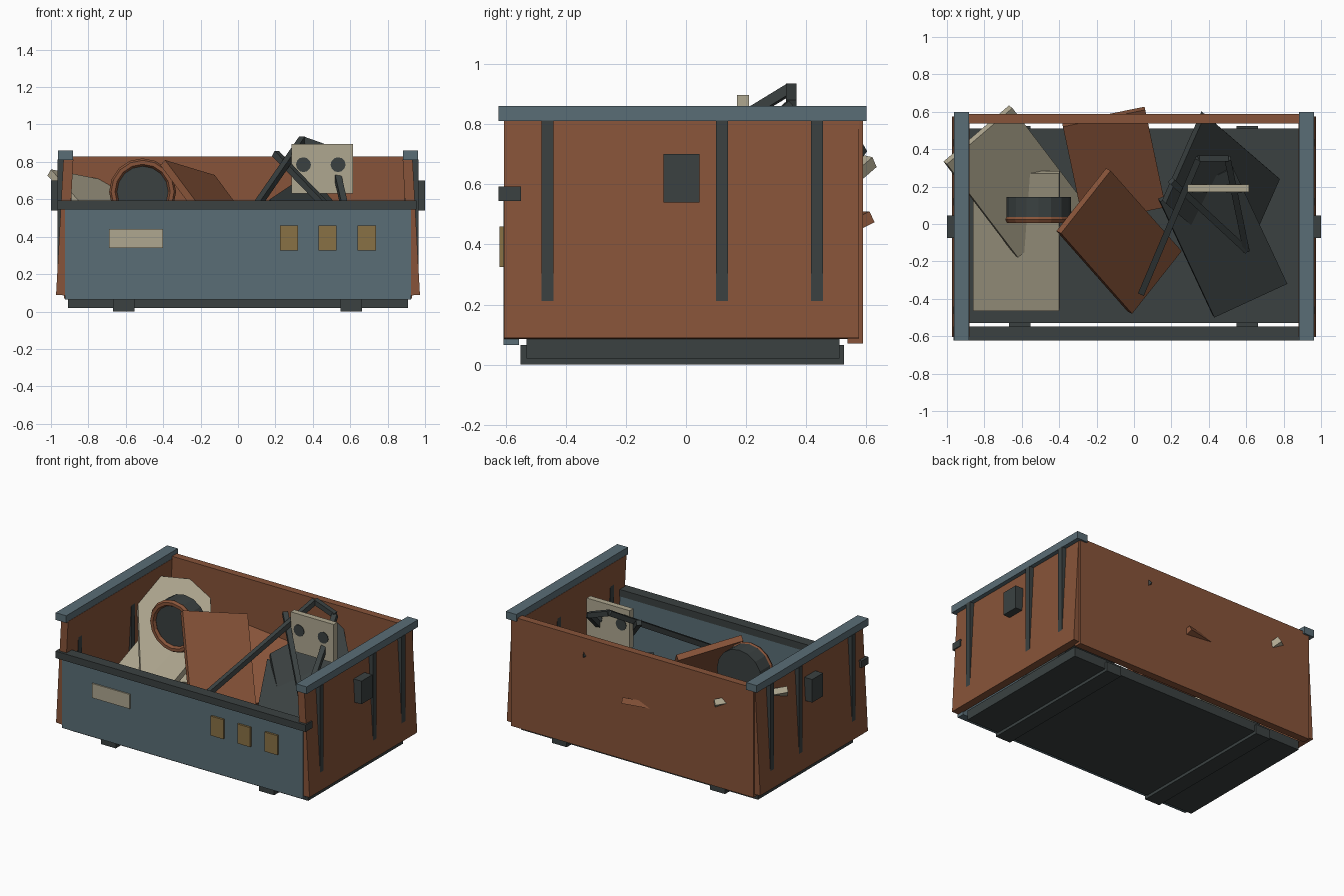
import bpy, bmesh, math
from mathutils import Vector, Matrix

if "Cube" in bpy.data.objects:
    bpy.data.objects.remove(bpy.data.objects["Cube"])


def mat(name, rgb):
    m = bpy.data.materials.new(name)
    m.diffuse_color = (*rgb, 1)
    m.use_nodes = True
    m.node_tree.nodes["Principled BSDF"].inputs["Base Color"].default_value = m.diffuse_color
    return m


RUST = mat("rust brown", (0.245, 0.088, 0.041))
BLUE = mat("blue grey", (0.102, 0.154, 0.181))
DARK = mat("dark grey", (0.043, 0.053, 0.053))
CREAM = mat("cream", (0.43, 0.39, 0.28))
OCHRE = mat("ochre", (0.25, 0.165, 0.06))


def finish(name, bm, m):
    bmesh.ops.recalc_face_normals(bm, faces=bm.faces)
    me = bpy.data.meshes.new(name)
    bm.to_mesh(me)
    bm.free()
    me.materials.append(m)
    ob = bpy.data.objects.new(name, me)
    bpy.context.collection.objects.link(ob)
    return ob


def frame(u, v, w, c):
    """Matrix with box edge vectors u, v, w around centre c."""
    M = Matrix((u, v, w)).transposed().to_4x4()
    M.translation = c
    return M


def cube(name, M, m):
    bm = bmesh.new()
    bmesh.ops.create_cube(bm, size=1, matrix=M)
    return finish(name, bm, m)


def box(name, x, y, z, m, tilt=0):
    c = Vector([(a + b) / 2 for a, b in (x, y, z)])
    M = Matrix.Translation(c) @ Matrix.Rotation(tilt, 4, 'Y') @ Matrix.Diagonal(
        (x[1] - x[0], y[1] - y[0], z[1] - z[0], 1))
    return cube(name, M, m)


def slab(name, p, pu, pv, t, m):
    """Plate from one corner and its two neighbours, lying below them."""
    p, pu, pv = Vector(p), Vector(pu), Vector(pv)
    u, v = pu - p, pv - p
    n = u.cross(v).normalized()
    if n.z < 0:
        n = -n
    return cube(name, frame(u, v, n * t, p + (u + v) / 2 - n * t / 2), m)


def bar(name, a, b, t, m):
    a, b = Vector(a), Vector(b)
    d = b - a
    s = d.cross(Vector((0, 0, 1))).normalized()
    n = d.cross(s).normalized()
    return cube(name, frame(s * t, n * t, d, (a + b) / 2), m)


def disc(name, c, r, depth, seg, m):
    bm = bmesh.new()
    bmesh.ops.create_cone(bm, cap_ends=True, segments=seg, radius1=r, radius2=r, depth=depth,
                          matrix=Matrix.Translation(c) @ Matrix.Rotation(math.pi / 2, 4, 'X'))
    return finish(name, bm, m)


# Floor and skids
box("floor", (-.91, .91), (-.53, .51), (.02, .085), DARK)
for i, x in enumerate((-.61, .605)):
    box(f"skid_{i}", (x - .057, x + .057), (-.55, .525), (0, .065), DARK)

# Front and back walls, front rail
box("front_wall", (-.925, .925), (-.607, -.555), (.065, .57), BLUE)
box("front_rail", (-.965, .955), (-.623, -.548), (.545, .593), DARK)
box("back_wall", (-.93, .93), (.537, .588), (.07, .83), RUST)

# Leaning side walls with caps, ribs and handle pads
for side, s in (("left", -1), ("right", 1)):
    def sx(a, b):
        return tuple(sorted((s * a, s * b)))
    box(f"{side}_wall", sx(.90, .953), (-.605, .575), (.087, .815), RUST, tilt=-s * math.radians(3.1))
    box(f"{side}_cap", sx(.882, .963), (-.623, .6), (.81, .86), BLUE)
    for i, y in enumerate((-.46, .12, .435)):
        box(f"{side}_rib_{i}", sx(.889, .966), (y - .02, y + .02), (.21, .812), DARK)
    box(f"{side}_pad", sx(.93, 1), (-.075, .045), (.54, .70), DARK)

# Front plates
box("label_plate", (-.69, -.40), (-.616, -.6), (.34, .44), CREAM)
for i, x in enumerate((.225, .43, .64)):
    box(f"marker_plate_{i}", (x, x + .097), (-.621, -.6), (.325, .46), OCHRE)

# Loose scrap sheets
slab("cream_sheet_back", (-1, .32, .76), (-.65, .62, .69), (-.62, -.18, .33), .04, CREAM)
slab("cream_sheet_front", (-.86, -.465, .18), (-.40, -.465, .22), (-.86, .27, .46), .04, CREAM)
slab("rust_sheet_front", (-.39, -.05, .81), (-.125, .285, .73), (-.01, -.48, .30), .04, RUST)
slab("rust_sheet_back", (-.38, .52, .51), (.06, .61, .51), (-.27, .0, .25), .04, RUST)
slab("dark_sheet_back", (.38, .585, .74), (.17, .11, .60), (.78, .24, .28), .04, DARK)
slab("dark_sheet_front", (.14, .12, .55), (.53, .30, .50), (.43, -.50, .2), .04, DARK)

# Drum with a ring on its rim
disc("drum", (-.51, .087, .64), .172, .115, 16, DARK)
bm = bmesh.new()
SEG, R, T = 16, .158, .021
rings = []
for i in range(SEG):
    a = 2 * math.pi * i / SEG
    ring = []
    for j in range(6):
        b = 2 * math.pi * j / 6
        r = R + T * math.cos(b)
        ring.append(bm.verts.new((-.51 + r * math.cos(a), .024 + T * math.sin(b), .64 + r * math.sin(a))))
    rings.append(ring)
for i in range(SEG):
    p, q = rings[i], rings[(i + 1) % SEG]
    for j in range(6):
        k = (j + 1) % 6
        bm.faces.new((p[j], p[k], q[k], q[j]))
finish("drum_ring", bm, RUST)

# Bent frame bars
path = [(.04, -.37, .48), (.345, .35, .92), (.50, .35, .865), (.60, -.14, .43)]
for i in range(3):
    bar(f"frame_bar_{i}", path[i], path[i + 1], .034, DARK)
bar("cross_bar", (.20, .23, .845), (.60, -.14, .43), .034, DARK)

# Bracket plate with two dark holes
box("bracket_plate", (.285, .615), (.17, .21), (.63, .897), CREAM)
for i, x in enumerate((.35, .535)):
    disc(f"bracket_hole_{i}", (x, .19, .785), .04, .048, 12, DARK)
